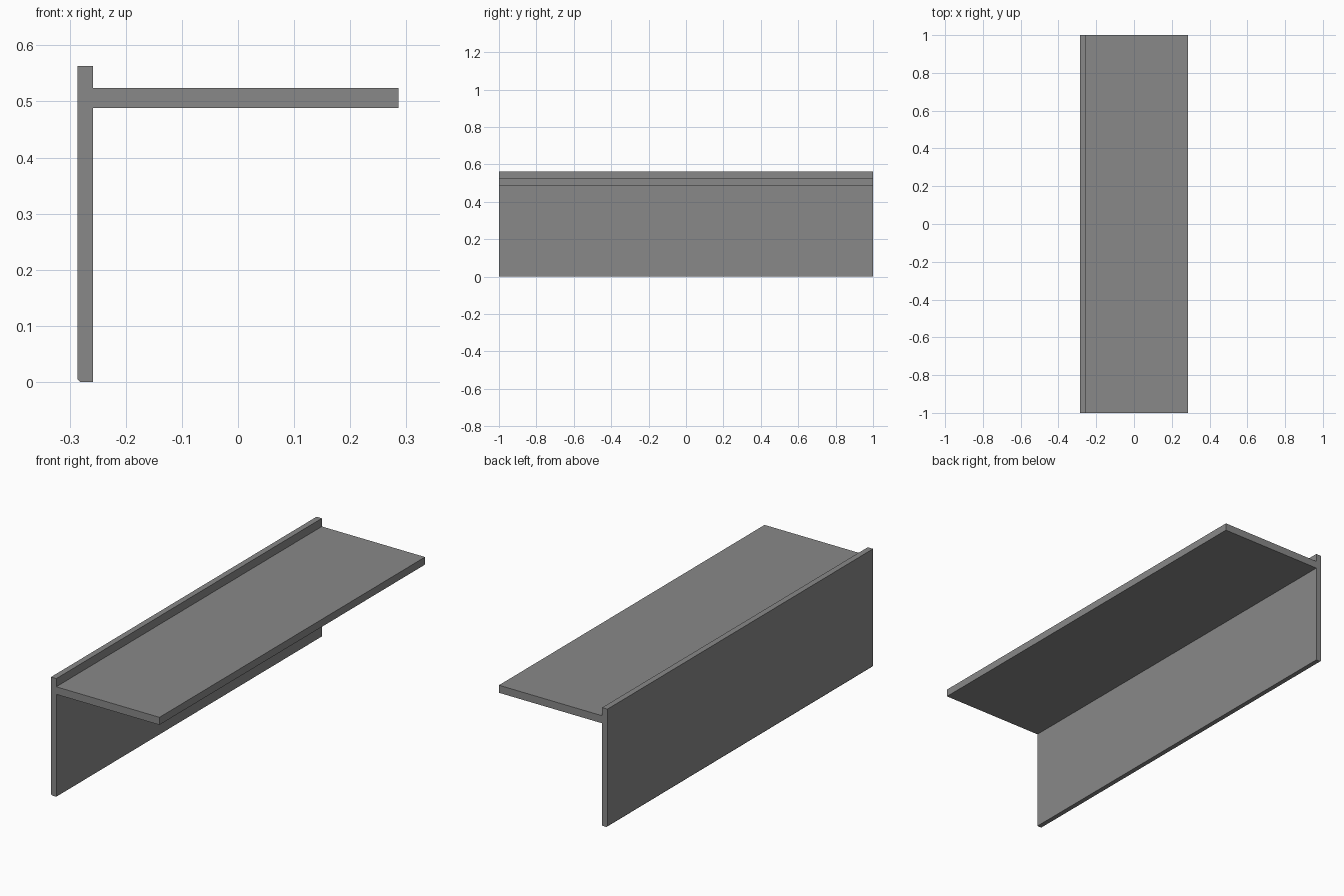
import bpy
import bmesh

cube = bpy.data.objects.get("Cube")
if cube:
    bpy.data.objects.remove(cube, do_unlink=True)

# Plain grey finish
grey = bpy.data.materials.new("mid_grey")
grey.use_nodes = True
colour = (0.25, 0.25, 0.25, 1)
grey.diffuse_color = colour
grey.node_tree.nodes["Principled BSDF"].inputs["Base Color"].default_value = colour

# Cross-section dimensions
length = 2.0
left, face, right = -0.286, -0.258, 0.286
top, shelf_top, shelf_bottom = 0.563, 0.524, 0.488
chamfer = 0.005

# Upright back plate with a chamfered lower edge and a shelf on its face
profile = [
    (left + chamfer, 0), (face, 0),
    (face, shelf_bottom), (right, shelf_bottom),
    (right, shelf_top), (face, shelf_top),
    (face, top), (left, top), (left, chamfer),
]

bm = bmesh.new()
section = bm.faces.new([bm.verts.new((x, -length / 2, z)) for x, z in profile])
extruded = bmesh.ops.extrude_face_region(bm, geom=[section], use_keep_orig=True)
moved = [v for v in extruded["geom"] if isinstance(v, bmesh.types.BMVert)]
bmesh.ops.translate(bm, verts=moved, vec=(0, length, 0))
bmesh.ops.recalc_face_normals(bm, faces=bm.faces)

mesh = bpy.data.meshes.new("shelf_bracket")
bm.to_mesh(mesh)
bm.free()
mesh.materials.append(grey)
bpy.context.collection.objects.link(bpy.data.objects.new("shelf_bracket", mesh))
